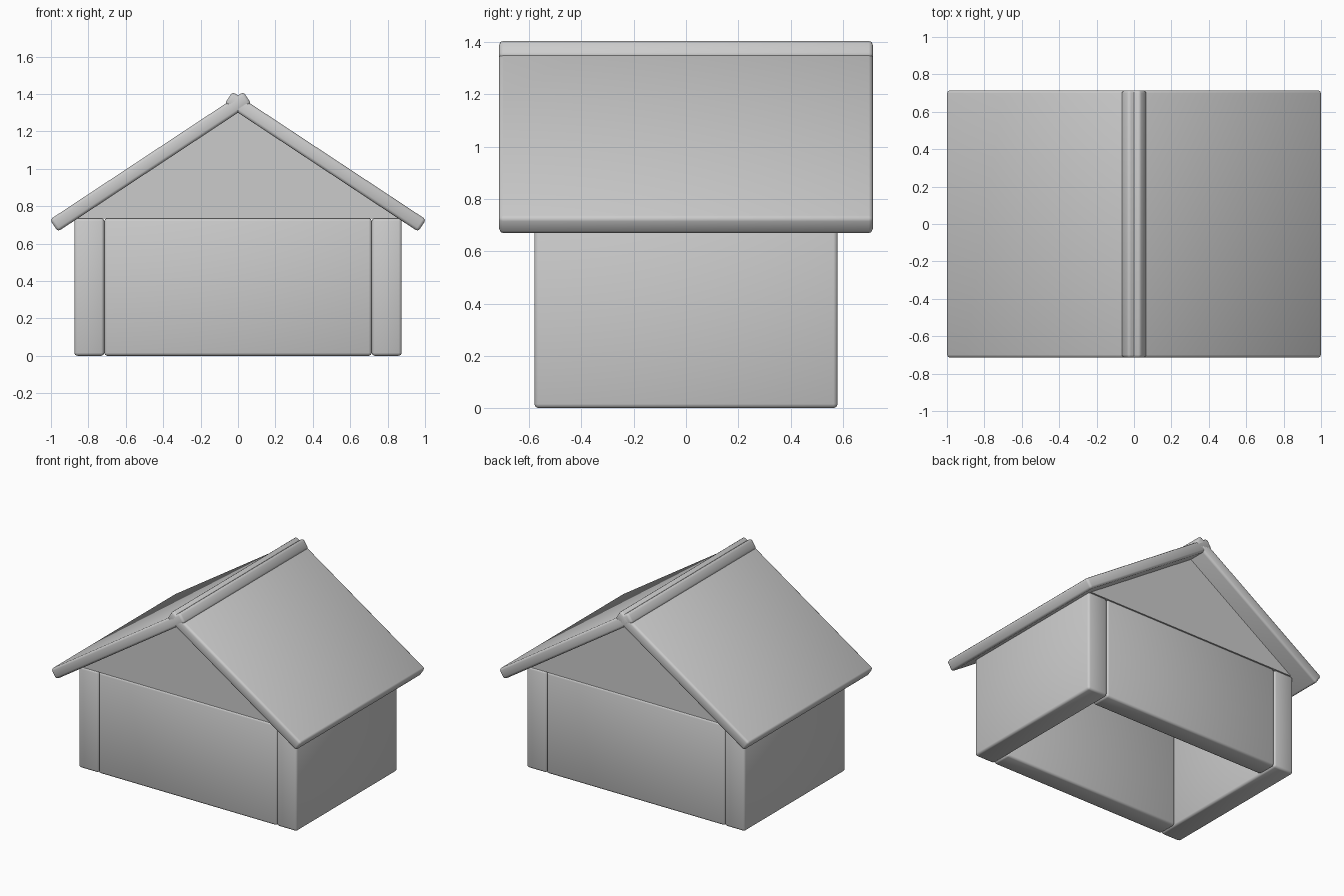
import bpy
import bmesh
import math
from mathutils import Matrix

if "Cube" in bpy.data.objects:
    bpy.data.objects.remove(bpy.data.objects["Cube"])


def board(name, size, loc, tilt=0.0, bevel=0.016):
    """Softly rounded, smooth-shaded board, tilted about the y axis."""
    bm = bmesh.new()
    bmesh.ops.create_cube(bm, size=1.0, matrix=Matrix.Diagonal((*size, 1.0)))
    bmesh.ops.bevel(bm, geom=bm.edges[:], offset=bevel, segments=2,
                    profile=0.5, affect='EDGES')
    for f in bm.faces:
        f.smooth = True
    mesh = bpy.data.meshes.new(name)
    bm.to_mesh(mesh)
    bm.free()
    ob = bpy.data.objects.new(name, mesh)
    ob.location = loc
    ob.rotation_euler = (0, tilt, 0)
    bpy.context.collection.objects.link(ob)
    return ob


def prism(name, profile, half_depth):
    """Extrude an x-z profile along y."""
    bm = bmesh.new()
    face = bm.faces.new([bm.verts.new((x, -half_depth, z)) for x, z in profile])
    ext = bmesh.ops.extrude_face_region(bm, geom=[face])
    moved = [v for v in ext["geom"] if isinstance(v, bmesh.types.BMVert)]
    bmesh.ops.translate(bm, verts=moved, vec=(0, 2 * half_depth, 0))
    bmesh.ops.recalc_face_normals(bm, faces=bm.faces[:])
    mesh = bpy.data.meshes.new(name)
    bm.to_mesh(mesh)
    bm.free()
    ob = bpy.data.objects.new(name, mesh)
    bpy.context.collection.objects.link(ob)
    return ob


HALF_Y = 0.58      # half depth of the house body
WALL_H = 0.735
END_T = 0.145      # front and back wall thickness
PITCH = math.atan(0.66)

# Side walls and roof slabs; the slabs cross at the ridge
for side, s in (("left", -1), ("right", 1)):
    board(side + "_wall", (0.16, 2 * HALF_Y, WALL_H), (s * 0.795, 0, WALL_H / 2))
    board(side + "_roof_slab", (1.24, 1.43, 0.077), (s * 0.467, 0, 1.0375), s * PITCH)

# Front and back walls, flush between the side walls
for side, s in (("front", -1), ("back", 1)):
    board(side + "_wall", (1.43, END_T, WALL_H),
          (0, s * (HALF_Y - END_T / 2), WALL_H / 2))

# Triangular gable block under the roof
prism("gable", [(-0.86, WALL_H), (0.86, WALL_H), (0, 1.305)], HALF_Y)
